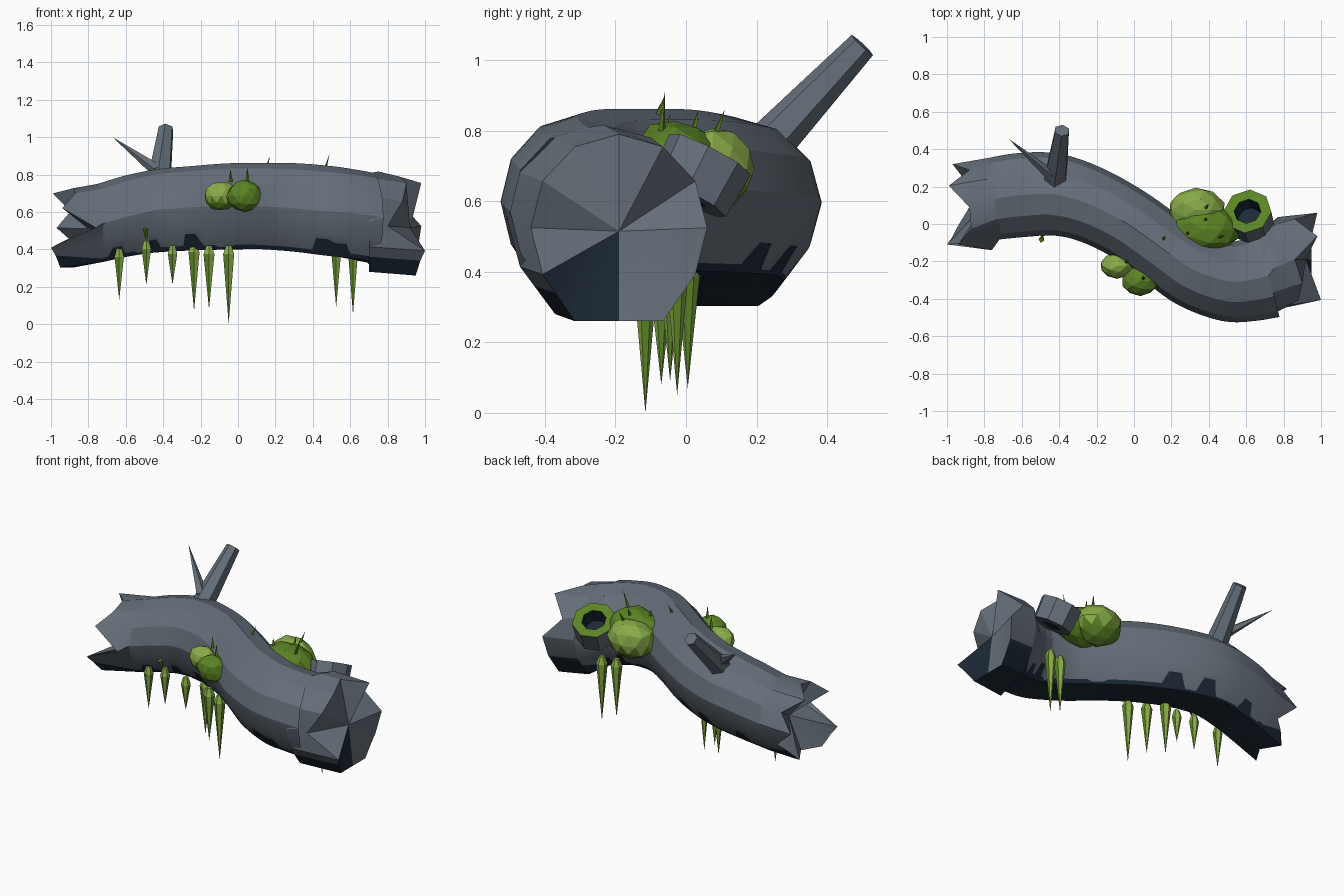
import bpy, bmesh, math, random
from mathutils import Vector

if "Cube" in bpy.data.objects:
    bpy.data.objects.remove(bpy.data.objects["Cube"])

random.seed(4)


def mat(name, rgb):
    m = bpy.data.materials.new(name)
    m.diffuse_color = (*rgb, 1)
    m.use_nodes = True
    m.node_tree.nodes["Principled BSDF"].inputs["Base Color"].default_value = m.diffuse_color
    return m


BARK = mat("slate bark", (.130, .158, .193))
NAVY = mat("dark navy rot", (.012, .022, .038))
MOSS = mat("moss green", (.105, .23, .018))
LIGHT = mat("light moss", (.25, .41, .065))


def finish(name, bm, mats, smooth=None):
    bmesh.ops.recalc_face_normals(bm, faces=bm.faces[:])
    me = bpy.data.meshes.new(name)
    bm.to_mesh(me)
    bm.free()
    for m in mats:
        me.materials.append(m)
    ob = bpy.data.objects.new(name, me)
    bpy.context.collection.objects.link(ob)
    if smooth:
        bpy.ops.object.select_all(action='DESELECT')
        ob.select_set(True)
        bpy.context.view_layer.objects.active = ob
        bpy.ops.object.shade_smooth_by_angle(angle=math.radians(smooth))
    return ob


def spike(name, base, tip, r1, r2, sides, *mats):
    """Tapered limb or cone between two points; a second colour streaks it."""
    a, b = Vector(base), Vector(tip)
    q = (b - a).to_track_quat('Z', 'Y')
    bm = bmesh.new()
    bmesh.ops.create_cone(bm, cap_ends=True, segments=sides, radius1=r1,
                          radius2=r2, depth=(b - a).length)
    for v in bm.verts:
        v.co = q @ v.co + (a + b) / 2
    if len(mats) > 1:
        for i, f in enumerate(bm.faces):
            f.material_index = int(i % 3 == 0)
    return finish(name, bm, mats)


# Log path: x, y, z, half width, half height
PATH = [(-.75, .135, .54, .22, .21), (-.6, .155, .578, .225, .217),
        (-.43, .158, .607, .22, .222), (-.25, .11, .62, .205, .225),
        (-.05, .01, .63, .195, .23), (.15, -.13, .632, .195, .23),
        (.32, -.245, .625, .205, .235), (.5, -.305, .605, .215, .24),
        (.62, -.30, .588, .22, .24), (.72, -.275, .57, .23, .24)]


def along(t):
    """Smooth interpolation of the log path."""
    i = min(int(t), len(PATH) - 2)
    f = t - i
    p = [PATH[max(0, min(len(PATH) - 1, i + k))] for k in (-1, 0, 1, 2)]
    return [.5 * (2 * b + (c - a) * f + (2 * a - 5 * b + 4 * c - d) * f * f
                  + (3 * b - a - 3 * c + d) * f ** 3) for a, b, c, d in zip(*p)]


def section(ry, rz, low, high):
    """Flat-bottomed outline, with one extra point per side for the rot line."""
    pts = [(ry * math.cos(math.radians(30 * j)), rz * math.sin(math.radians(30 * j)))
           for j in range(12)]
    pts[8], pts[10] = (-.5 * ry, -rz), (.5 * ry, -rz)
    mix = lambda a, b, f: (a[0] + (b[0] - a[0]) * f, a[1] + (b[1] - a[1]) * f)
    return pts[:8] + [mix(pts[8], pts[7], low)] + pts[8:11] + [mix(pts[10], pts[11], high)] + pts[11:]


NAVY_SIDES = (8, 9, 10, 11)


def build_log():
    bm = bmesh.new()
    rings = []
    n = 60
    lo = hi = .15
    for k in range(n + 1):
        t = (len(PATH) - 1) * k / n
        x, y, z, ry, rz = along(t)
        a, b = along(max(0, t - .05)), along(min(len(PATH) - 1, t + .05))
        d = Vector((b[0] - a[0], b[1] - a[1], 0)).normalized()
        side = Vector((d.y, -d.x, 0))
        # rot climbs the bark in ragged blotches
        if k % 3 == 0:
            lo, hi = (random.choice((.1, .2, .2, .6, .75)) for _ in range(2))
        rings.append([bm.verts.new(Vector((x, y, z)) + side * u + Vector((0, 0, w)))
                      for u, w in section(ry, rz, lo, hi)])
    # torn rims, one x for every 30 degrees
    left = [-.76, -.94, -.87, -.88, -.99, -.88, -.97, -.85, -.95, -.88, -.95, -1.0]
    right = [.80, .88, .90, .86, .98, .86, .98, .96, .95, .95, .95, 1.0]
    collar = [.70, .71, .73, .75, .75, .76, .77, .77, .76, .74, .70, .70]

    def rim(xs, y, z, ry, rz):
        xs = xs[:8] + [(xs[7] + xs[8]) / 2] + xs[8:11] + [(xs[10] + xs[11]) / 2] + xs[11:]
        return [bm.verts.new((x, y - u, z + w))
                for x, (u, w) in zip(xs, section(ry, rz, .6, .6))]

    rings.insert(0, rim(left, .09, .515, .23, .212))
    rings.append(rim(collar, -.235, .548, .272, .268))
    rings.append(rim(right, -.19, .525, .25, .265))
    m = len(rings[0])
    for i, (a, b) in enumerate(zip(rings, rings[1:])):
        navy = NAVY_SIDES + ((7,) if i == len(rings) - 2 else ())
        for j in range(m):
            f = bm.faces.new((a[j], a[(j + 1) % m], b[(j + 1) % m], b[j]))
            f.material_index = int(j in navy)
    # hollow, fanned ends
    for ring, c, rot in ((rings[0], (-.80, .1, .51), ()),
                         (rings[-1], (.92, -.19, .515), (10, 11, 12))):
        v = bm.verts.new(c)
        for j in range(m):
            f = bm.faces.new((ring[j], ring[(j + 1) % m], v))
            f.material_index = int(j in rot)
    finish("log", bm, [BARK, NAVY], 25)


build_log()

# Branch and twig
spike("branch", (-.425, .21, .735), (-.385, .5, 1.043), .07, .042, 6, BARK)
spike("twig", (-.43, .25, .82), (-.67, .455, 1.0), .036, 0, 5, BARK)


def build_stump():
    """Octagonal knot with a mossy rim and a dark hollow."""
    q = Vector((-.15, .45, .88)).to_track_quat('Z', 'Y')
    top = Vector((.607, .068, .733))
    bm = bmesh.new()
    loops = [[bm.verts.new(top + q @ Vector((r * math.cos(a), r * math.sin(a), h)))
              for a in (math.pi * (i + .5) / 4 for i in range(8))]
             for r, h in ((.06, -.14), (.122, -.14), (.13, 0), (.073, 0), (.066, -.09))]
    for a, b, mi in zip(loops, loops[1:], (0, 0, 1, 2)):
        for i in range(8):
            bm.faces.new((a[i], a[(i + 1) % 8], b[(i + 1) % 8], b[i])).material_index = mi
    for loop in (loops[0], loops[-1]):
        bm.faces.new(loop).material_index = 2
    finish("hollow_knot", bm, [BARK, MOSS, NAVY])


build_stump()


def blob(name, c, r, *mats):
    """Lumpy cushion; a second colour covers its underside."""
    bm = bmesh.new()
    bmesh.ops.create_icosphere(bm, subdivisions=2, radius=1)
    bm.normal_update()
    for f in bm.faces:
        f.material_index = int(len(mats) > 1 and f.normal.z < -.3)
    for v in bm.verts:
        k = random.uniform(.92, 1.04)
        v.co = Vector([c[i] + v.co[i] * r[i] * k for i in range(3)])
    finish(name, bm, mats)


# Moss cushions on the back and the front
blob("moss_top", (.375, -.03, .708), (.19, .138, .125), MOSS)
blob("moss_top_light", (.33, .075, .69), (.155, .12, .125), LIGHT, MOSS)
blob("moss_front_light", (-.09, -.225, .685), (.092, .068, .08), LIGHT, MOSS)
blob("moss_front", (.033, -.305, .685), (.097, .085, .087), MOSS)

# Grass blades
for base, tip in [((.45, -.07, .78), (.49, -.06, .91)), ((.15, -.09, .82), (.17, -.06, .90)),
                  ((.38, .02, .79), (.39, .035, .86)), ((.38, .08, .78), (.40, .11, .86)),
                  ((.29, -.05, .79), (.28, -.045, .85)), ((.05, -.12, .80), (.055, -.11, .85)),
                  ((.05, -.29, .76), (.05, -.29, .84)), ((-.04, -.2, .76), (-.04, -.2, .83))]:
    spike("grass_blade", base, tip, .012, 0, 4, MOSS)

# Hanging drips: x, y, widest height, tip height
for x, y, z, tip in [(-.635, 0, .36, .13), (-.49, -.04, .40, .21), (-.35, -.03, .375, .21),
                     (-.235, .005, .385, .07), (-.155, -.07, .375, .08), (-.05, -.115, .375, 0),
                     (.525, -.045, .42, .09), (.615, -.025, .42, .05)]:
    r = .034 if tip < .1 else .029
    spike("drip", (x, y, z), (x, y, tip), r, 0, 6, MOSS, LIGHT)
    spike("drip_root", (x, y, z), (x, y, z + .045), r, .016, 6, LIGHT)
spike("drip_leaf", (-.49, -.065, .46), (-.495, -.085, .51), .006, .016, 4, MOSS)
